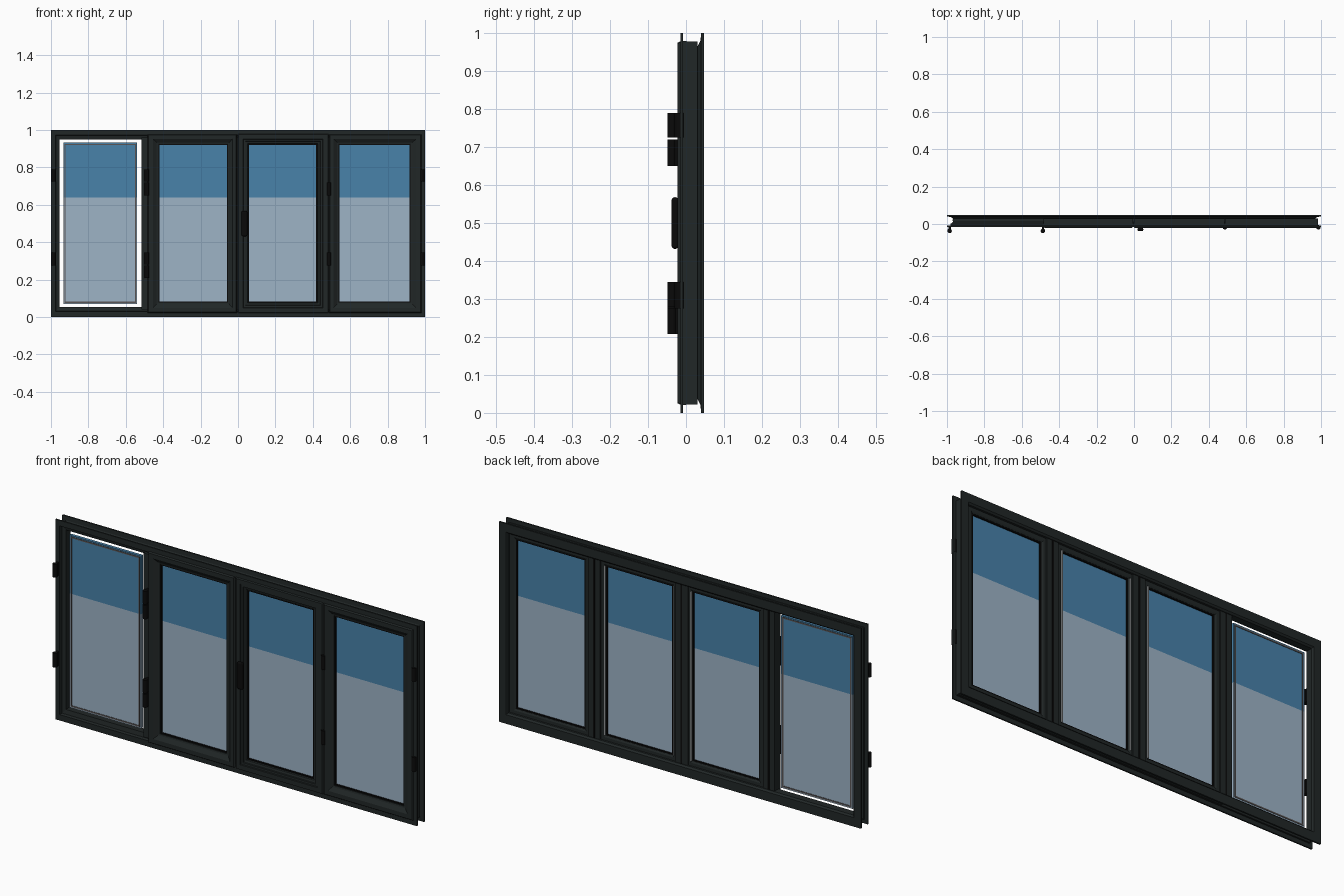
import bpy, bmesh

cube = bpy.data.objects.get("Cube")
if cube:
    bpy.data.objects.remove(cube)


def material(name, r, g, b, rough=0.6):
    m = bpy.data.materials.new(name)
    m.use_nodes = True
    m.diffuse_color = (r, g, b, 1)
    bsdf = m.node_tree.nodes["Principled BSDF"]
    bsdf.inputs["Base Color"].default_value = (r, g, b, 1)
    bsdf.inputs["Roughness"].default_value = rough
    return m


FRAME = material("anthracite frame", 0.015, 0.020, 0.020)
BLACK = material("black rubber", 0.003, 0.003, 0.003)
SKY = material("blue glass", 0.065, 0.223, 0.402)
PALE = material("pale glass", 0.337, 0.451, 0.565)
SPACER = material("grey spacer", 0.10, 0.09, 0.09)
STEEL = material("light steel", 0.50, 0.52, 0.53)


def finish(name, bm, mat):
    bmesh.ops.recalc_face_normals(bm, faces=bm.faces)
    mesh = bpy.data.meshes.new(name)
    bm.to_mesh(mesh)
    bm.free()
    mesh.materials.append(mat)
    obj = bpy.data.objects.new(name, mesh)
    bpy.context.collection.objects.link(obj)
    return obj


def box(name, x0, x1, y0, y1, z0, z1, mat):
    bm = bmesh.new()
    bmesh.ops.create_cube(bm, size=1)
    for v in bm.verts:
        v.co.x = x1 if v.co.x > 0 else x0
        v.co.y = y1 if v.co.y > 0 else y0
        v.co.z = z1 if v.co.z > 0 else z0
    return finish(name, bm, mat)


def ring(name, outer, inner, profile, mat):
    """Mitred rectangle: profile points are (0 outer .. 1 inner, depth)."""
    bm = bmesh.new()
    loops = []
    for t, y in profile:
        x0, x1, z0, z1 = [a + (b - a) * t for a, b in zip(outer, inner)]
        loops.append([bm.verts.new((x, y, z))
                      for x, z in ((x0, z0), (x1, z0), (x1, z1), (x0, z1))])
    for a, b in zip(loops, loops[1:] + loops[:1]):
        for i in range(4):
            j = (i + 1) % 4
            bm.faces.new((a[i], a[j], b[j], b[i]))
    return finish(name, bm, mat)


def grow(rect, d):
    return (rect[0] - d, rect[1] + d, rect[2] - d, rect[3] + d)


def flat(y0, y1):
    return [(0, y0), (1, y0), (1, y1), (0, y1)]


def cylinder(name, x, y, z0, z1, radius, mat):
    bm = bmesh.new()
    bmesh.ops.create_cone(bm, cap_ends=True, segments=16, radius1=radius,
                          radius2=radius, depth=z1 - z0)
    bmesh.ops.translate(bm, verts=bm.verts, vec=(x, y, (z0 + z1) / 2))
    obj = finish(name, bm, mat)
    bpy.ops.object.select_all(action="DESELECT")
    obj.select_set(True)
    bpy.context.view_layer.objects.active = obj
    bpy.ops.object.shade_smooth_by_angle()


# Outer frame with two flanges and a channel between them
ring("outer_frame", (-1, 1, 0, 1), (-0.955, 0.955, 0.053, 0.95),
     [(0, -0.015), (0.55, -0.015), (0.6, 0), (1, 0.005), (1, 0.04),
      (0.85, 0.048), (0, 0.048), (0, 0.04), (0.4, 0.038), (0.7, 0.03),
      (0.7, 0.01), (0.4, 0), (0.4, -0.008), (0, -0.008)], FRAME)
for s, side in ((-1, "right"), (1, "left")):
    xs = sorted((s * 0.966, s * 0.971))
    box(side + "_channel_strip", *xs, 0.016, 0.023, 0.04, 0.96, SPACER)

# Mullions between the panels
for name, x0, x1 in (("right", -0.515, -0.45), ("centre", -0.035, 0.035),
                     ("left", 0.45, 0.515)):
    box(name + "_mullion", x0, x1, -0.012, 0.036, 0.04, 0.96, FRAME)
    mid = (x0 + x1) / 2
    box(name + "_mullion_seal", mid - 0.004, mid + 0.004, 0.034, 0.038,
        0.05, 0.95, BLACK)

# Sashes: wide bevel on two, stepped grooves on the third
BEVEL = [(0, -0.014), (0.1, -0.022), (0.5, -0.022), (0.85, -0.01),
         (1, -0.008), (1, 0.026), (0.85, 0.03), (0, 0.03)]
STEPS = [(0, -0.016), (0.06, -0.022), (0.5, -0.022), (0.53, -0.017),
         (0.72, -0.017), (0.75, -0.012), (0.95, -0.009), (1, -0.005),
         (1, 0.026), (0.85, 0.03), (0, 0.03)]
Z_GLASS = (0.083, 0.92)
SPLIT = 0.64
panels = [
    ("first", None, (-0.934, -0.539), None),
    ("second", (-0.484, -0.006), (-0.42, -0.06), BEVEL),
    ("third", (0, 0.484), (0.06, 0.418), STEPS),
    ("fourth", (0.486, 0.983), (0.543, 0.917), BEVEL),
]
for name, sash, gx, profile in panels:
    glass = gx + Z_GLASS
    if sash:
        ring(name + "_sash", sash + (0.022, 0.978), grow(glass, 0.006),
             profile, FRAME)
        ring(name + "_gasket", grow(glass, 0.009), glass,
             flat(-0.004, 0.025), BLACK)
        pane = grow(glass, 0.004)
    else:
        # Free-standing pane with its visible spacer
        pane = (gx[0], gx[1], 0.07, 0.932)
        ring(name + "_spacer", grow(pane, -0.006), grow(pane, -0.013),
             flat(0.001, 0.020), SPACER)
    x0, x1, z0, z1 = pane
    box(name + "_lower_glass", x0, x1, 0.003, 0.018, z0, SPLIT, PALE)
    box(name + "_upper_glass", x0, x1, 0.003, 0.018, SPLIT, z1, SKY)

# Slim steel edges behind the middle sashes
for i, x in enumerate((-0.052, 0.046, 0.427)):
    box("steel_edge_%d" % i, x - 0.002, x + 0.002, 0.028, 0.034,
        0.08, 0.925, STEEL)

# Hinges: knuckle and mounting leaf
for x, y, spans in (
        (-0.986, -0.037, ((0.725, 0.79), (0.275, 0.345))),
        (-0.487, -0.037, ((0.65, 0.72), (0.725, 0.79),
                          (0.208, 0.275), (0.28, 0.345))),
        (0.486, -0.018, ((0.65, 0.72), (0.275, 0.345))),
        (0.986, -0.018, ((0.725, 0.79), (0.275, 0.345)))):
    for z0, z1 in spans:
        cylinder("hinge_knuckle", x, y, z0, z1, 0.012, BLACK)
        box("hinge_leaf", x - 0.005, x + 0.007, y, -0.008, z0, z1, BLACK)

# Handle on the third sash
handle = box("handle", 0.018, 0.05, -0.038, -0.02, 0.432, 0.568, BLACK)
bevel = handle.modifiers.new("rounding", "BEVEL")
bevel.width = 0.008
bevel.segments = 3
